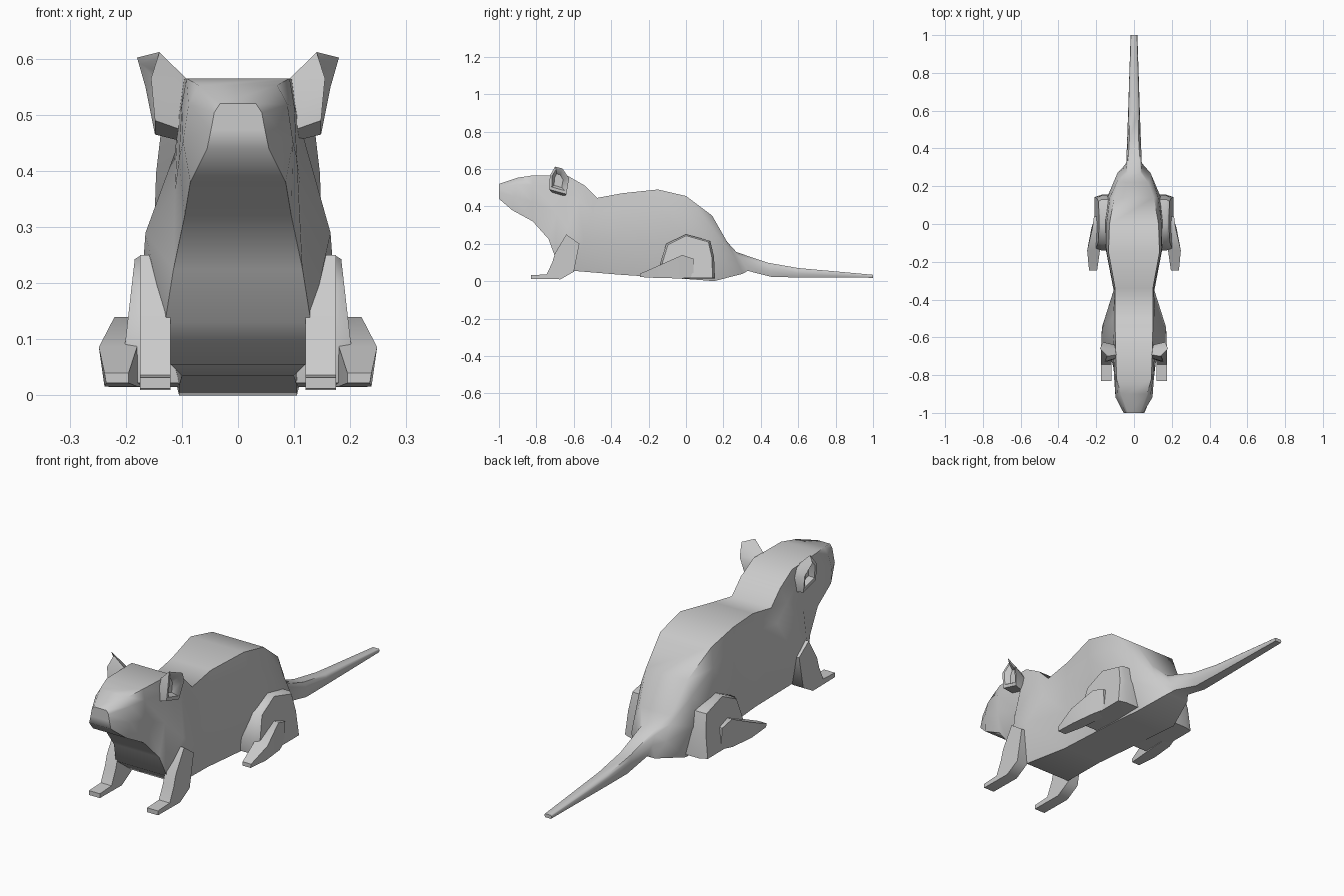
import bpy, bmesh, math
from mathutils import Vector

if "Cube" in bpy.data.objects:
    bpy.data.objects.remove(bpy.data.objects["Cube"])


def make(name, verts, faces, mirror=False, angle=50):
    bm = bmesh.new()
    vs = [bm.verts.new(v) for v in verts]
    for f in faces:
        bm.faces.new([vs[i] for i in f])
    bmesh.ops.recalc_face_normals(bm, faces=bm.faces)
    me = bpy.data.meshes.new(name)
    bm.to_mesh(me)
    bm.free()
    ob = bpy.data.objects.new(name, me)
    bpy.context.collection.objects.link(ob)
    bpy.ops.object.select_all(action='DESELECT')
    ob.select_set(True)
    bpy.context.view_layer.objects.active = ob
    bpy.ops.object.shade_smooth_by_angle(angle=math.radians(angle))
    if mirror:
        ob.modifiers.new("Mirror", 'MIRROR').use_bisect_axis[0] = False
    return ob


def loft(name, rings, mirror=False, angle=50):
    """Bridge equal-sized rings of points and cap both ends."""
    n = len(rings[0])
    verts = [p for r in rings for p in r]
    faces = [(k * n + i, k * n + (i + 1) % n, (k + 1) * n + (i + 1) % n, (k + 1) * n + i)
             for k in range(len(rings) - 1) for i in range(n)]
    faces += [tuple(range(n)), tuple(range(len(verts) - n, len(verts)))]
    return make(name, verts, faces, mirror, angle)


# body, head and tail: back line (y, z, half width), belly line (y, z, half width), side width
stations = [
    (-1.00, .520, .032, -1.00, .440, .055, .048),
    (-.90, .553, .070, -.93, .380, .085, .098),
    (-.82, .565, .092, -.82, .320, .095, .105),
    (-.63, .562, .098, -.735, .225, .115, .112),
    (-.54, .510, .100, -.70, .130, .130, .165),
    (-.475, .445, .100, -.60, .055, .120, .170),
    (-.34, .470, .100, -.36, .035, .100, .108),
    (-.15, .490, .135, -.10, .018, .105, .152),
    (.00, .455, .130, .05, .008, .105, .152),
    (.14, .350, .105, .15, .000, .105, .140),
    (.22, .210, .075, .305, .040, .055, .088),
    (.27, .155, .035, .33, .055, .035, .042),
    (.44, .098, .025, .46, .022, .025, .036),
    (.60, .070, .022, .60, .020, .022, .031),
    (1.00, .034, .015, 1.00, .018, .015, .018),
]
rings = []
for yt, zt, wt, yb, zb, wb, wm in stations:
    t, b = Vector((0, yt, zt)), Vector((0, yb, zb))
    m = b.lerp(t, .42)
    u = b.lerp(t, .80)
    half = [(wt, t), (wt * .35 + wm * .65 if wm < .16 else .112, u), (wm, m), (wb, b)]
    rings.append([(w, p.y, p.z) for w, p in half] +
                 [(-w, p.y, p.z) for w, p in reversed(half)])
loft("body_and_tail", rings, angle=60)

# front legs
leg = [(-.70, .15), (-.715, .10), (-.745, .036), (-.83, .032), (-.83, .012),
       (-.67, .010), (-.60, .05), (-.57, .20), (-.64, .25)]
loft("front_legs", [[(x, y, z) for y, z in leg] for x in (.12, .175)], True)

# hind thighs, leaning outwards towards the ground
thigh = [(-.14, .09), (-.105, .20), (0, .25), (.13, .215), (.15, .13),
         (.155, .015), (0, .015), (-.13, .022)]
loft("hind_thighs", [[(.09, y, z) for y, z in thigh],
                     [(.172, y, z) for y, z in thigh],
                     [(.184 + (.25 - z) * .11, y * .92, z * .96 + .003) for y, z in thigh]], True)

# hind feet: (y, inner x, outer x low, outer x high, bottom z, top z)
feet = [(.04, .17, .205, .212, .02, .12), (-.02, .17, .225, .220, .015, .14),
        (-.14, .18, .238, .248, .016, .086), (-.245, .195, .235, .238, .022, .040)]
loft("hind_feet", [[(a, y, z0), (b, y, z0), (c, y, z1), (a, y, z1)]
                   for y, a, b, c, z0, z1 in feet], True)

# cupped ears: base on the head, rim, thin lip, hollow
rim = [(.148, -.73, .49), (.155, -.728, .565), (.140, -.70, .612),
       (.180, -.66, .602), (.165, -.625, .55), (.148, -.64, .465)]
mid = Vector((.15, -.675, .55))
base = [(.088, -.675 + (y + .675) * .65, .51 + (z - .545) * .75) for x, y, z in rim]
lip = [tuple(mid.lerp(Vector(p), .78)) for p in rim]
hollow = [(.128, -.68 + (y + .675) * .45, .54 + (z - .545) * .5) for x, y, z in rim]
loft("ears", [base, rim, lip, hollow], True)
